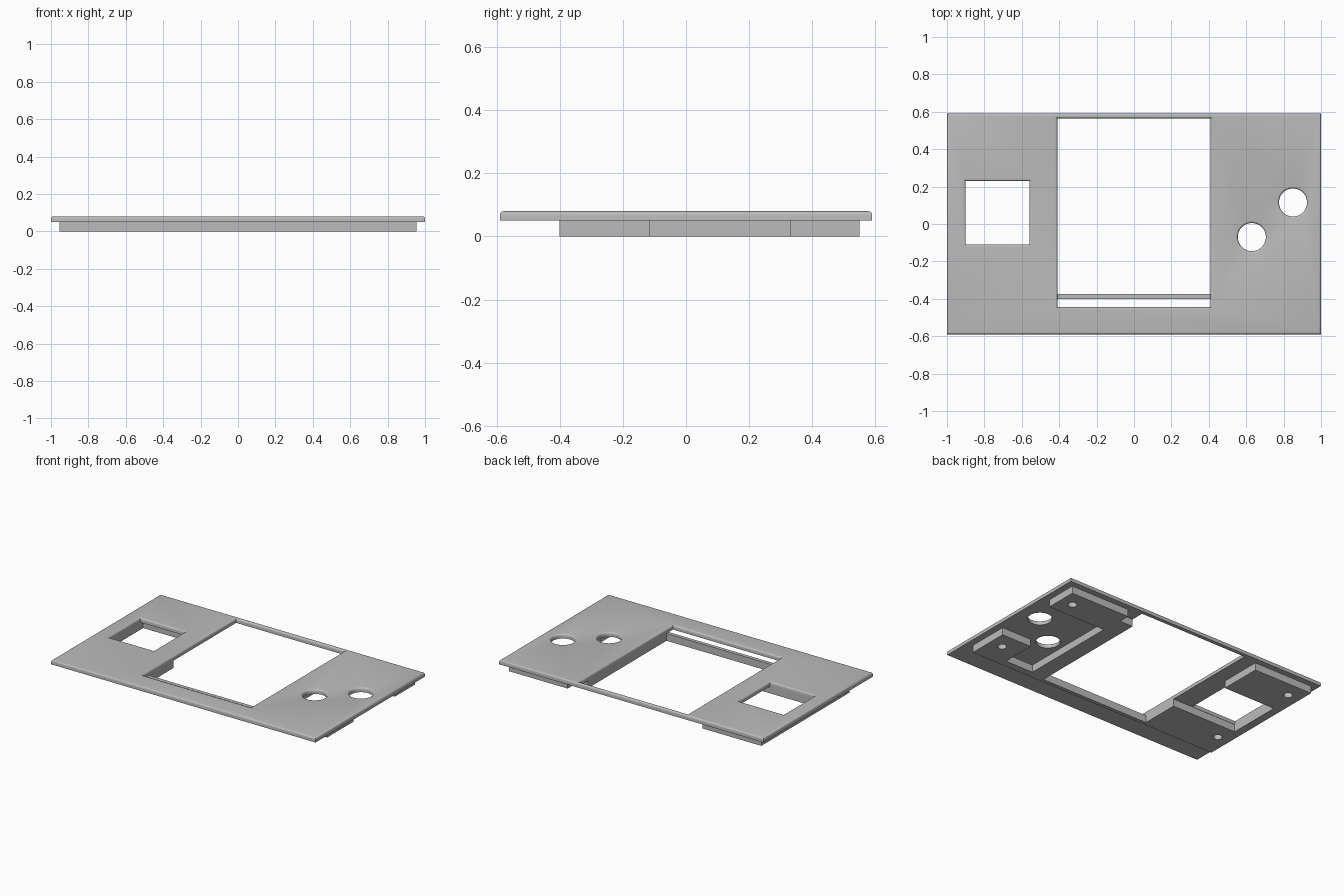
import bpy, bmesh, math
from mathutils import Vector

if "Cube" in bpy.data.objects:
    bpy.data.objects.remove(bpy.data.objects["Cube"])

grey = bpy.data.materials.new("light_grey")
grey.use_nodes = True
grey.diffuse_color = (0.5, 0.5, 0.5, 1)
grey.node_tree.nodes["Principled BSDF"].inputs["Base Color"].default_value = (0.5, 0.5, 0.5, 1)


def rect(x0, x1, y0, y1):
    """Rectangle outline as a function of how far it grows outwards."""
    return lambda g: [(x0 - g, y0 - g), (x1 + g, y0 - g), (x1 + g, y1 + g), (x0 - g, y1 + g)]


def circle(x, y, r, n=48):
    angles = [2 * math.pi * i / n for i in range(n)]
    return lambda g: [(x + (r + g) * math.cos(a), y + (r + g) * math.sin(a)) for a in angles]


def slab(name, outline, holes, profile):
    """Solid slab with through holes; profile lists (edge inset, height) levels."""
    bm = bmesh.new()
    caps = [[], []]
    for sign, loop in [(-1, outline)] + [(1, h) for h in holes]:
        rings = [[bm.verts.new((x, y, z)) for x, y in loop(sign * inset)] for inset, z in profile]
        n = len(rings[0])
        for low, high in zip(rings, rings[1:]):
            for i in range(n):
                j = (i + 1) % n
                bm.faces.new((low[i], low[j], high[j], high[i]))
        for cap, ring in zip(caps, (rings[0], rings[-1])):
            cap += [bm.edges.get((ring[i], ring[(i + 1) % n])) for i in range(n)]
    for cap, direction in zip(caps, (-1, 1)):
        bmesh.ops.triangle_fill(bm, edges=cap, use_beauty=True, normal=Vector((0, 0, direction)))
    bmesh.ops.recalc_face_normals(bm, faces=bm.faces)
    mesh = bpy.data.meshes.new(name)
    bm.to_mesh(mesh)
    bm.free()
    mesh.materials.append(grey)
    obj = bpy.data.objects.new(name, mesh)
    bpy.context.collection.objects.link(obj)
    bpy.ops.object.select_all(action="DESELECT")
    obj.select_set(True)
    bpy.context.view_layer.objects.active = obj
    bpy.ops.object.shade_smooth_by_angle(angle=math.radians(35))
    return obj


# Face plate with rounded top edges, large window, square opening and two round holes
BOTTOM, TOP, FILLET = 0.05, 0.08, 0.012
profile = [(0, BOTTOM)]
for step in range(5):
    a = step / 4 * math.pi / 2
    profile.append((FILLET * (1 - math.cos(a)), TOP - FILLET * (1 - math.sin(a))))
plate_holes = [
    rect(-0.41, 0.41, -0.445, 0.565),
    rect(-0.9, -0.56, -0.11, 0.23),
    circle(0.63, -0.07, 0.075),
    circle(0.85, 0.115, 0.075),
]
slab("face_plate", rect(-1, 1, -0.59, 0.59), plate_holes, profile)

# Rear mounting frame: front rail, side blocks and pockets, with four screw holes
frame = [
    (-0.955, -0.4), (0.955, -0.4), (0.955, -0.115), (0.73, -0.115),
    (0.73, -0.35), (0.52, -0.35), (0.52, 0.33), (0.955, 0.33),
    (0.955, 0.55), (0.51, 0.55), (0.51, 0.475), (0.41, 0.475),
    (0.41, -0.375), (-0.41, -0.375), (-0.41, -0.112), (-0.9, -0.112),
    (-0.9, 0.26), (-0.51, 0.26), (-0.51, 0.55), (-0.955, 0.55),
]
screw_holes = [circle(sx * 0.863, y, 0.028, 24) for sx in (-1, 1) for y in (-0.23, 0.44)]
slab("mounting_frame", lambda g: frame, screw_holes, [(0, 0), (0, BOTTOM)])
